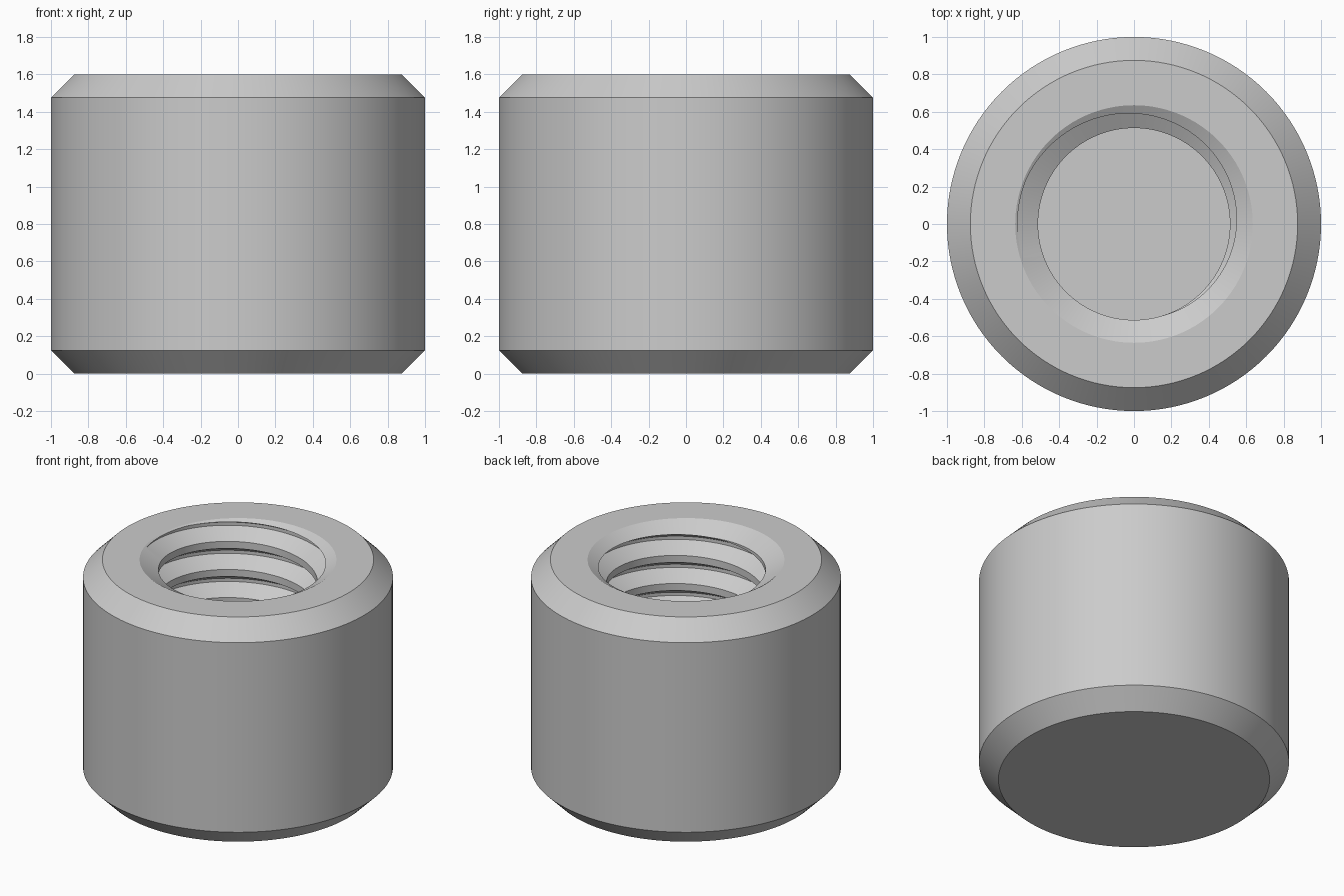
import bpy, bmesh, math

cube = bpy.data.objects.get("Cube")
if cube:
    bpy.data.objects.remove(cube)

COLUMNS = 128
HEIGHT, RADIUS, CHAMFER = 1.6, 1.0, 0.125
FLOOR = 0.4
MINOR, MAJOR, MOUTH = 0.513, 0.623, 0.635
PITCH, GROOVE = 0.2, 0.15
SLOPE = math.tan(math.radians(30))
FLANK = (MAJOR - MINOR) * SLOPE


def above_mouth(p):
    """Positive where a bore point lies inside the countersunk mouth."""
    r, z = p
    return MOUTH - (HEIGHT - z) / SLOPE - r


def above_floor(p):
    return p[1] - FLOOR


def crossing(points, test):
    """First index past the limit, and the exact point on the limit."""
    for i in range(1, len(points)):
        a, b = points[i - 1], points[i]
        ta, tb = test(a), test(b)
        if ta <= 0 < tb:
            f = -ta / (tb - ta)
            return i, tuple(u + (v - u) * f for u, v in zip(a, b))


def column_profile(turn):
    """Radius and height from floor centre, up the thread, down the outside."""
    thread = []
    for t in range(-8, 2):
        top = 1.5695 + PITCH * (turn + t)
        low = top - GROOVE
        thread += [(MINOR, low), (MAJOR, low + FLANK),
                   (MAJOR, top - FLANK), (MINOR, top)]
    first, start = crossing(thread, above_floor)
    last, end = crossing(thread, above_mouth)
    # Clipped points collapse onto the limits so all columns match in length
    bore = [start if i < first else end if i >= last else p
            for i, p in enumerate(thread)]
    inner = RADIUS - CHAMFER
    outside = [(MOUTH, HEIGHT), (inner, HEIGHT), (RADIUS, HEIGHT - CHAMFER),
               (RADIUS, CHAMFER), (inner, 0), (0, 0)]
    return [(0, FLOOR)] + bore + outside


# Threaded cap: sweep the clipped profile once around the axis
bm = bmesh.new()
columns = []
for j in range(COLUMNS + 1):
    turn = j / COLUMNS
    angle = math.tau * turn
    columns.append([bm.verts.new((r * math.cos(angle), r * math.sin(angle), z))
                    for r, z in column_profile(turn)])
for a, b in zip(columns, columns[1:]):
    for i in range(len(a) - 1):
        bm.faces.new((a[i], b[i], b[i + 1], a[i + 1]))
bmesh.ops.remove_doubles(bm, verts=bm.verts, dist=0.00005)
bmesh.ops.recalc_face_normals(bm, faces=bm.faces)
mesh = bpy.data.meshes.new("threaded_cap")
bm.to_mesh(mesh)
bm.free()

# Plain grey metal
grey = bpy.data.materials.new("plain grey")
grey.use_nodes = True
colour = (0.6, 0.6, 0.6, 1)
grey.diffuse_color = colour
grey.node_tree.nodes["Principled BSDF"].inputs["Base Color"].default_value = colour
mesh.materials.append(grey)

cap = bpy.data.objects.new("threaded_cap", mesh)
bpy.context.collection.objects.link(cap)
bpy.ops.object.select_all(action="DESELECT")
cap.select_set(True)
bpy.context.view_layer.objects.active = cap
bpy.ops.object.shade_smooth_by_angle(angle=math.radians(25))
